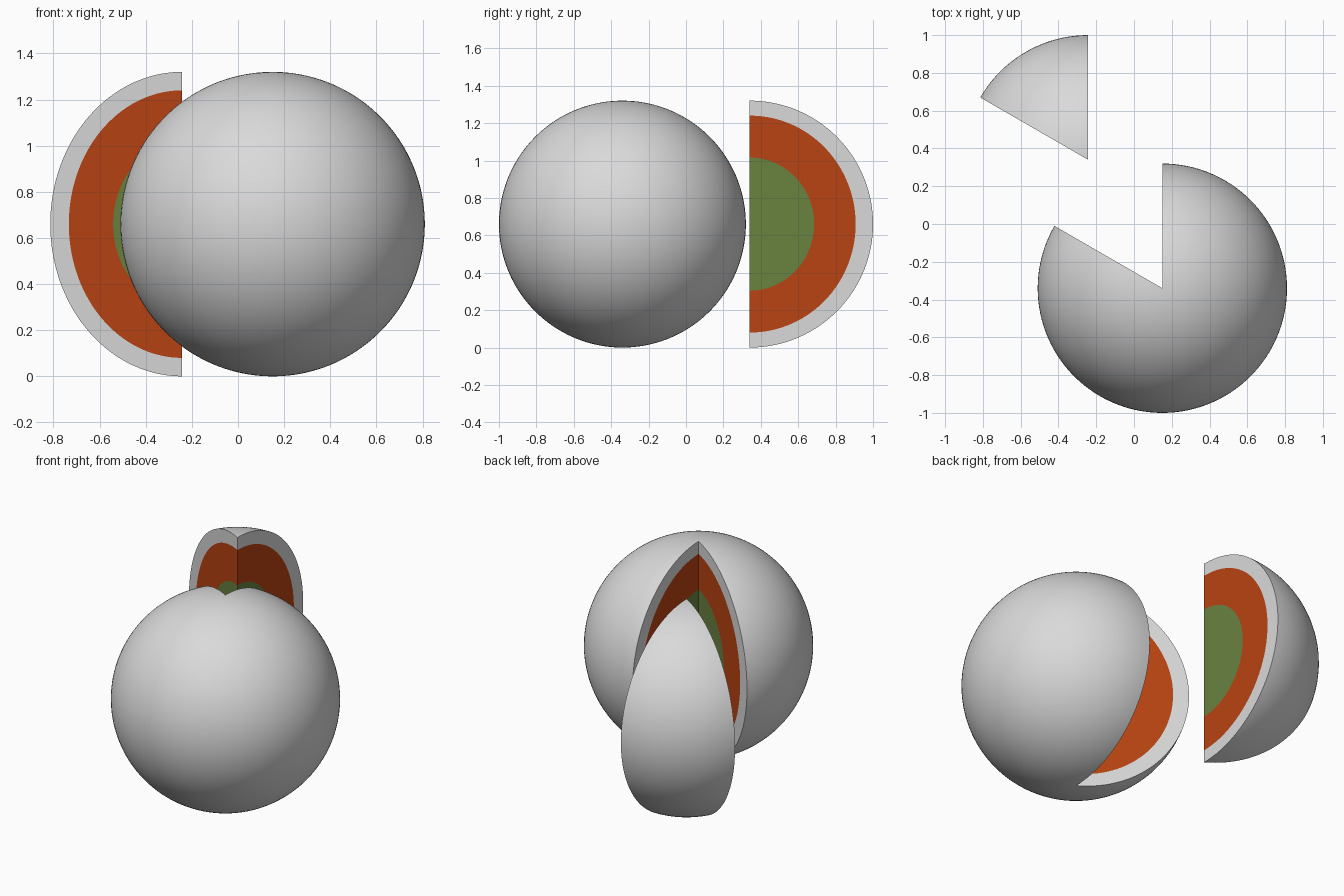
import bpy, bmesh, math
from mathutils import Vector

if "Cube" in bpy.data.objects:
    bpy.data.objects.remove(bpy.data.objects["Cube"])

R = 0.66                      # outer radius
LAYERS = [(0.345, 0.356), (0.567, 0.58), (R, R)]   # (horizontal, vertical) radii: core, flesh, rind
LAT = 96                      # steps from pole to pole


def material(name, rgb):
    m = bpy.data.materials.new(name)
    m.diffuse_color = (*rgb, 1)
    m.use_nodes = True
    m.node_tree.nodes["Principled BSDF"].inputs["Base Color"].default_value = m.diffuse_color
    return m


MATS = [material("core_green", (0.142, 0.225, 0.051)),
        material("flesh_orange", (0.49, 0.056, 0.006)),
        material("rind_grey", (0.70, 0.70, 0.70))]


def point(radii, lat, lon):
    h = radii[0] * math.sin(lat)
    return Vector((h * math.cos(lon), h * math.sin(lon), radii[1] * math.cos(lat)))


def ball_sector(name, start, end, location):
    """Solid ball sector about the z axis, with layered flat cut faces."""
    bm = bmesh.new()
    lats = [math.pi * i / LAT for i in range(LAT + 1)]

    def face(points, mat):
        f = bm.faces.new([bm.verts.new(p) for p in points])
        f.material_index = mat

    # layered cut faces
    for lon in (math.radians(start), math.radians(end)):
        for a, b in zip(lats, lats[1:]):
            inner = [Vector((0, 0, 0))]
            for mat, radii in enumerate(LAYERS):
                outer = [point(radii, a, lon), point(radii, b, lon)]
                face(inner + outer[::-1], mat)
                inner = outer

    # round skin
    n = (end - start) // 3
    lons = [math.radians(start + (end - start) * i / n) for i in range(n + 1)]
    for lo, hi in zip(lons, lons[1:]):
        for i, (a, b) in enumerate(zip(lats, lats[1:])):
            quad = [point(LAYERS[2], a, lo), point(LAYERS[2], b, lo),
                    point(LAYERS[2], b, hi), point(LAYERS[2], a, hi)]
            if i == 0:
                quad.pop(3)
            elif i == LAT - 1:
                quad.pop(2)
            face(quad, 2)

    bmesh.ops.remove_doubles(bm, verts=bm.verts, dist=1e-5)
    bmesh.ops.recalc_face_normals(bm, faces=bm.faces)
    me = bpy.data.meshes.new(name)
    bm.to_mesh(me)
    bm.free()
    for m in MATS:
        me.materials.append(m)
    ob = bpy.data.objects.new(name, me)
    ob.location = location
    bpy.context.collection.objects.link(ob)
    bpy.ops.object.select_all(action='DESELECT')
    ob.select_set(True)
    bpy.context.view_layer.objects.active = ob
    bpy.ops.object.shade_smooth_by_angle(angle=math.radians(30))
    return ob


# ball with a sixth removed, and the slice pulled out along its middle
ball_sector("cut_ball", 150, 450, (0.15, -0.34, R))
ball_sector("pulled_slice", 90, 150, (0.15 - 0.3925, -0.34 + 0.68, R))
